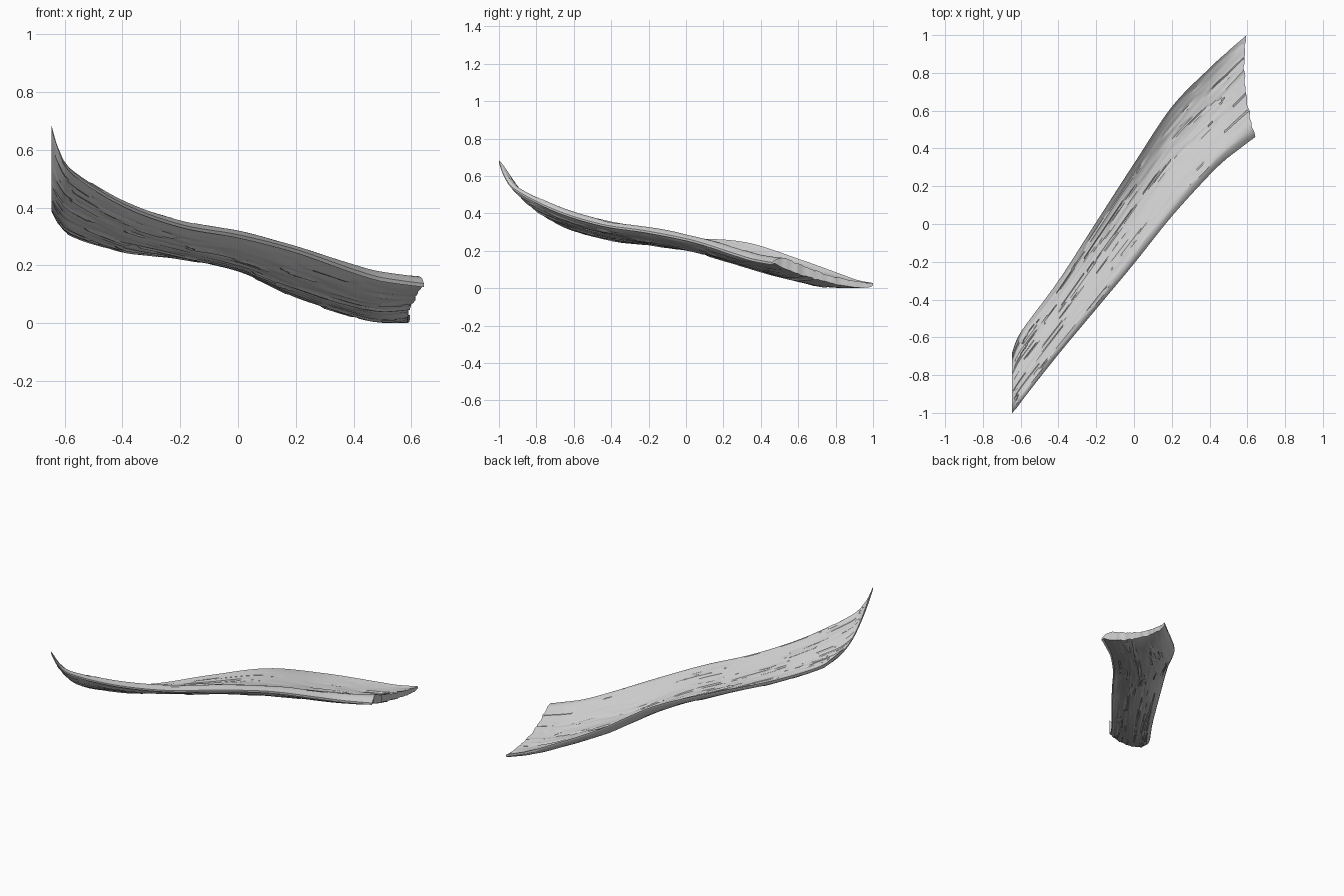
import bpy, bmesh, math
from mathutils import Vector, noise

if "Cube" in bpy.data.objects:
    bpy.data.objects.remove(bpy.data.objects["Cube"])

# Stations along the bark: x, then (y, z) of the left rim, (y, z) of the right rim,
# hollow depth, thickness
STATIONS = [
    (-0.645, -0.68, 0.415, -1.00, 0.690, 0.062, 0.012),
    (-0.620, -0.61, 0.378, -0.972, 0.625, 0.053, 0.024),
    (-0.570, -0.53, 0.338, -0.905, 0.560, 0.036, 0.034),
    (-0.400, -0.30, 0.293, -0.69, 0.455, 0.035, 0.036),
    (-0.200,  0.01, 0.285, -0.45, 0.382, 0.045, 0.036),
    ( 0.000,  0.32, 0.263, -0.21, 0.352, 0.063, 0.040),
    ( 0.200,  0.62, 0.168,  0.04, 0.304, 0.070, 0.042),
    ( 0.400,  0.825, 0.094,  0.26, 0.239, 0.060, 0.045),
    ( 0.500,  0.915, 0.062,  0.355, 0.210, 0.046, 0.045),
    ( 0.615,  1.00, 0.045,  0.46, 0.186, 0.020, 0.042),
]
N_LONG, N_ACROSS = 110, 50


def station(u):
    """Smoothly blended station values at u in 0..1."""
    t = u * (len(STATIONS) - 1)
    i = min(int(t), len(STATIONS) - 2)
    f = t - i
    p = [STATIONS[max(0, min(len(STATIONS) - 1, i + k))] for k in (-1, 0, 1, 2)]
    out = []
    for a, b, c, d in zip(*p):
        out.append(b + 0.5 * f * (c - a + f * (2 * a - 5 * b + 4 * c - d
                                               + f * (3 * (b - c) + d - a))))
    return out


def grain(x, v, seed):
    """Long fibres running with the bark, with occasional split slivers."""
    n = noise.noise(Vector((x * 4.5, v * 15, seed)))
    fine = noise.noise(Vector((x * 8, v * 30, seed + 9)))
    split = 0.006 if n > 0.25 else 0.0
    return 0.004 * n + 0.003 * fine - split + 0.001


def bark_point(u, v, under):
    x, ya, za, yb, zb, sag, thick = station(u)
    # ragged broken end, bowed inwards
    end = max(0.0, (u - 0.88) / 0.12)
    x += end * (0.028 * v - 0.020 * (1 - v) - 0.030 * 4 * v * (1 - v)
                + 0.010 * noise.noise(Vector((v * 14, 3, 1))))
    y = ya + (yb - ya) * v
    w = v ** 0.85                      # hollow sits nearer the left rim
    base = za + (zb - za) * v - sag * 4 * w * (1 - w)
    # raised right shoulder that rolls over to the outer rim
    skin = base + 0.03 * v ** 3
    skin -= 1.45 * thick * max(0.0, (v - 0.84) / 0.16) ** 2
    fade = min(1.0, 8 * v, 8 * (1 - v), 0.15 + 8 * u)
    z = skin + grain(x, v, 2) * fade
    if under:
        edge = (1 - abs(2 * v - 1) ** 5) ** 0.5
        low = base - thick * (0.30 + 0.70 * edge) * (0.8 + 0.25 * v)
        z = min(low + grain(x, v, 40) * fade, z - 0.3 * thick)
    return Vector((x, y, max(z, 0.0)))


# Bark slab: upper skin, lower skin and the rim between them
bm = bmesh.new()
skins = [[[bm.verts.new(bark_point(i / N_LONG, j / N_ACROSS, under))
           for j in range(N_ACROSS + 1)] for i in range(N_LONG + 1)]
         for under in (False, True)]
for s in skins:
    for i in range(N_LONG):
        for j in range(N_ACROSS):
            bm.faces.new((s[i][j], s[i + 1][j], s[i + 1][j + 1], s[i][j + 1]))


def border(s):
    return (s[0][:-1] + [r[-1] for r in s[:-1]]
            + s[-1][:0:-1] + [r[0] for r in s[:0:-1]])


top, low = border(skins[0]), border(skins[1])
for k in range(len(top)):
    m = (k + 1) % len(top)
    bm.faces.new((top[k], top[m], low[m], low[k]))
bmesh.ops.recalc_face_normals(bm, faces=bm.faces)

# Rest the slab on the ground
lowest = min(v.co.z for v in bm.verts)
bmesh.ops.translate(bm, verts=bm.verts, vec=(0, 0, -lowest))

mesh = bpy.data.meshes.new("bark_slab")
bm.to_mesh(mesh)
bm.free()
slab = bpy.data.objects.new("bark_slab", mesh)
bpy.context.collection.objects.link(slab)

grey = bpy.data.materials.new("pale_grey")
grey.diffuse_color = (0.6, 0.6, 0.6, 1)
grey.use_nodes = True
grey.node_tree.nodes["Principled BSDF"].inputs["Base Color"].default_value = grey.diffuse_color
mesh.materials.append(grey)

bpy.context.view_layer.objects.active = slab
slab.select_set(True)
bpy.ops.object.shade_smooth_by_angle(angle=math.radians(30))
